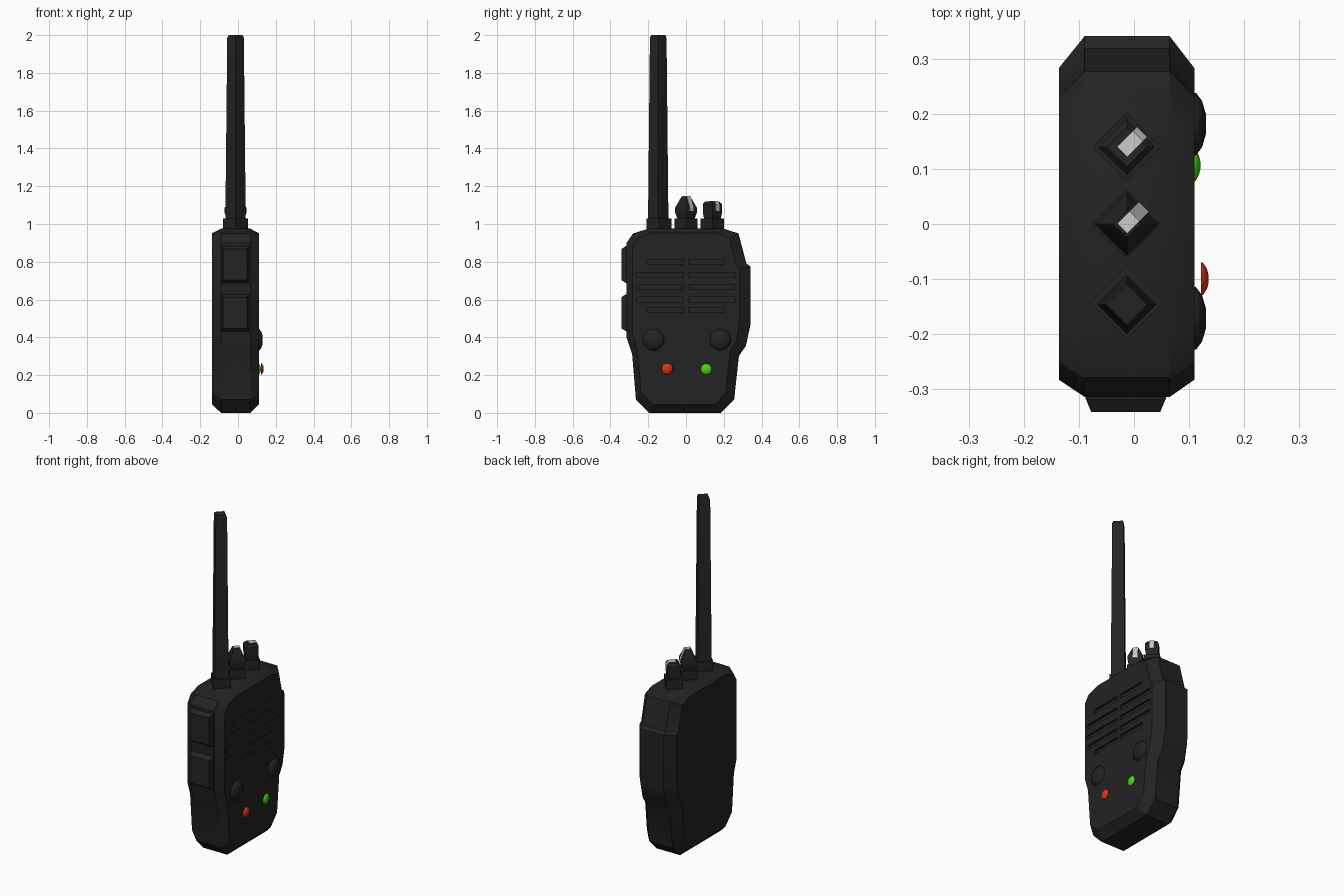
import bpy, bmesh, math
from mathutils import Vector

if "Cube" in bpy.data.objects:
    bpy.data.objects.remove(bpy.data.objects["Cube"])


def material(name, rgb):
    m = bpy.data.materials.new(name)
    m.diffuse_color = (*rgb, 1)
    m.use_nodes = True
    m.node_tree.nodes["Principled BSDF"].inputs["Base Color"].default_value = m.diffuse_color
    return m


BLACK = material("black plastic", (0.017, 0.017, 0.017))
RED = material("red lamp", (0.75, 0.03, 0.008))
GREEN = material("green lamp", (0.07, 0.68, 0.004))
WHITE = material("pale marker", (0.6, 0.6, 0.6))


def loft(name, rings, mat, smooth=32):
    """Skin a list of equal-length point rings and cap both ends."""
    bm = bmesh.new()
    loops = [[bm.verts.new(p) for p in r] for r in rings]
    n = len(rings[0])
    for a, b in zip(loops, loops[1:]):
        for i in range(n):
            j = (i + 1) % n
            bm.faces.new((a[i], a[j], b[j], b[i]))
    bm.faces.new(loops[0])
    bm.faces.new(loops[-1])
    bmesh.ops.recalc_face_normals(bm, faces=bm.faces[:])
    me = bpy.data.meshes.new(name)
    bm.to_mesh(me)
    bm.free()
    me.materials.append(mat)
    ob = bpy.data.objects.new(name, me)
    bpy.context.collection.objects.link(ob)
    if smooth:
        smooth_by_angle(ob, smooth)
    return ob


def smooth_by_angle(ob, deg):
    bpy.ops.object.select_all(action='DESELECT')
    ob.select_set(True)
    bpy.context.view_layer.objects.active = ob
    bpy.ops.object.shade_smooth_by_angle(angle=math.radians(deg))


def post(name, y, profile, mat=BLACK):
    """Four-sided upright post with its corners on the x and y axes."""
    rings = [[(-0.013 + r * math.cos(k * math.pi / 2), y + r * math.sin(k * math.pi / 2), z)
              for k in range(4)] for r, z in profile]
    return loft(name, rings, mat)


def dome(name, y, z, profile, mat, n=12):
    """Round button on the speaker face, profile is (radius, x)."""
    rings = [[(x, y + r * math.cos(k * math.tau / n), z + r * math.sin(k * math.tau / n))
              for k in range(n)] for r, x in profile]
    return loft(name, rings, mat, 60)


# Body: side outline lofted through the depth with chamfered rims
outline = [(-0.195, 0), (0.185, 0), (0.255, 0.07), (0.28, 0.30), (0.317, 0.355),
           (0.342, 0.47), (0.342, 0.775), (0.32, 0.79), (0.278, 0.95), (0.20, 0.975),
           (-0.20, 0.975), (-0.28, 0.95), (-0.315, 0.90), (-0.315, 0.40),
           (-0.285, 0.31), (-0.265, 0.07)]


def body_ring(x, inset):
    if not inset:
        return [(x, y, z) for y, z in outline]
    return [(x, y * (0.83 if y > 0 else 0.9), 0.045 + z * 0.93) for y, z in outline]


body = loft("body", [body_ring(-0.137, True), body_ring(-0.09, False),
                     body_ring(0.065, False), body_ring(0.11, True)], BLACK, 0)

# Speaker slots cut into the face
cutters = []
for z, half in ((0.80, 0.20), (0.73, 0.26), (0.665, 0.26), (0.60, 0.26), (0.545, 0.20)):
    for s in (-1, 1):
        slot = [(s * 0.012, z - 0.013), (s * half, z - 0.013),
                (s * half, z + 0.013), (s * 0.012, z + 0.013)]
        cutters.append(loft("slot_cutter", [[(x, y, w) for y, w in slot] for x in (0.098, 0.15)],
                            BLACK, 0))
for c in cutters:
    c.hide_render = True
    mod = body.modifiers.new("slot", 'BOOLEAN')
    mod.operation = 'DIFFERENCE'
    mod.solver = 'EXACT'
    mod.object = c
    bpy.context.view_layer.objects.active = body
    bpy.ops.object.modifier_apply(modifier=mod.name)
for c in cutters:
    bpy.data.objects.remove(c)
smooth_by_angle(body, 30)

# Push-to-talk buttons on the side
for label, zc in (("upper", 0.785), ("lower", 0.53)):
    def pad(y, hx, hz):
        return [(-0.015 + sx * hx, y, zc + sz * hz)
                for sx, sz in ((-1, -1), (1, -1), (1, 1), (-1, 1))]
    loft(label + "_side_button", [pad(-0.29, 0.073, 0.098), pad(-0.318, 0.073, 0.098),
                                  pad(-0.342, 0.063, 0.082)], BLACK)

# Collars, antenna and control knobs on the top
for label, y, r in (("antenna", -0.143, 0.067), ("middle_knob", 0, 0.062), ("outer_knob", 0.14, 0.062)):
    post(label + "_collar", y, [(r, 0.94), (r, 1.03)])
post("antenna", -0.147, [(0.054, 1.02), (0.044, 1.985), (0.037, 2.0)])

for label, y, r, z_mid, r_top, z_top in (("middle_knob", 0, 0.058, 1.085, 0.024, 1.145),
                                         ("outer_knob", 0.14, 0.051, 1.105, 0.036, 1.12)):
    post(label, y, [(0.042, 1.02), (r, 1.06), (r, z_mid), (r_top, z_top)])
    # Pale pointer stripe wrapped over one knob face
    k, o = math.sqrt(0.5), 0.003
    section = [(0, 1.07), (r * k + o, 1.07), (r * k + o, z_mid),
               (r_top * k + o, z_top + o), (-0.012, z_top + o)]
    out, side = Vector((k, k, 0)), Vector((-k, k, 0))
    base = Vector((-0.013, y, 0))
    loft(label + "_pointer", [[base + out * d + side * w + Vector((0, 0, z)) for d, z in section]
                              for w in (-0.013, 0.013)], WHITE, 0)

# Round face buttons and indicator lamps
for label, y in (("left", -0.172), ("right", 0.182)):
    dome(label + "_face_button", y, 0.387,
         [(0.057, 0.10), (0.057, 0.113), (0.042, 0.124), (0.018, 0.131)], BLACK)
dome("red_lamp", -0.1, 0.233, [(0.031, 0.122), (0.029, 0.126), (0.018, 0.133), (0.006, 0.136)], RED)
dome("green_lamp", 0.107, 0.231, [(0.031, 0.105), (0.029, 0.112), (0.018, 0.118), (0.006, 0.121)], GREEN)
